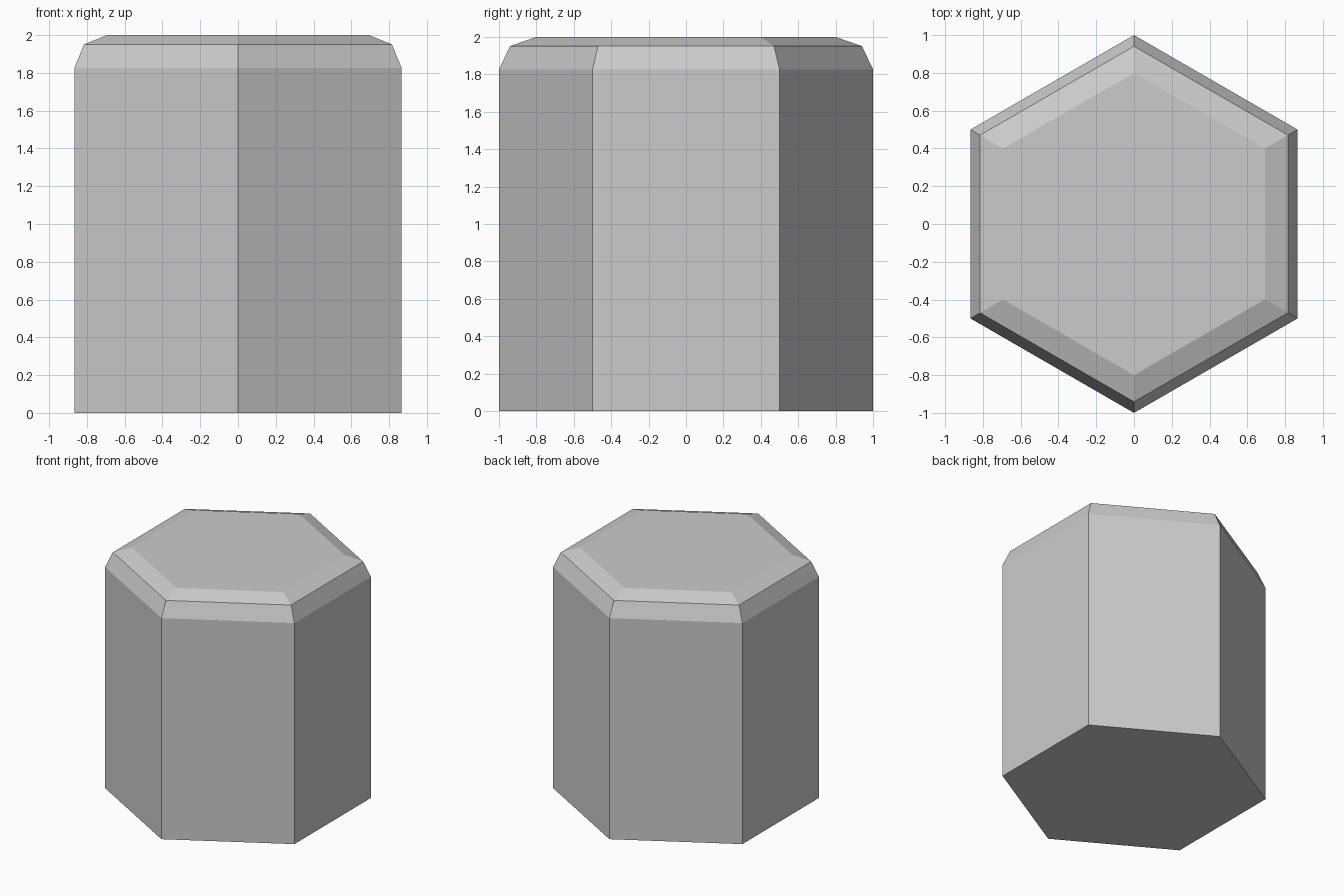
import bpy, bmesh
from math import sin, cos, radians

if "Cube" in bpy.data.objects:
    bpy.data.objects.remove(bpy.data.objects["Cube"])

SIDES = 6
# (corner radius, height) from base to bevelled top
PROFILE = [(1.0, 0.0), (1.0, 1.827), (0.941, 1.951), (0.8, 2.0)]

# Hexagonal column: loft rings with a corner pointing along +y
bm = bmesh.new()
rings = []
for r, z in PROFILE:
    angles = [radians(90 + 360 * i / SIDES) for i in range(SIDES)]
    rings.append([bm.verts.new((r * cos(a), r * sin(a), z)) for a in angles])

for low, high in zip(rings, rings[1:]):
    for i in range(SIDES):
        j = (i + 1) % SIDES
        bm.faces.new((low[i], low[j], high[j], high[i]))

# Flat base and top
bm.faces.new(rings[0][::-1])
bm.faces.new(rings[-1])

mesh = bpy.data.meshes.new("hexagonal_column")
bm.to_mesh(mesh)
bm.free()
column = bpy.data.objects.new("hexagonal_column", mesh)
bpy.context.collection.objects.link(column)
